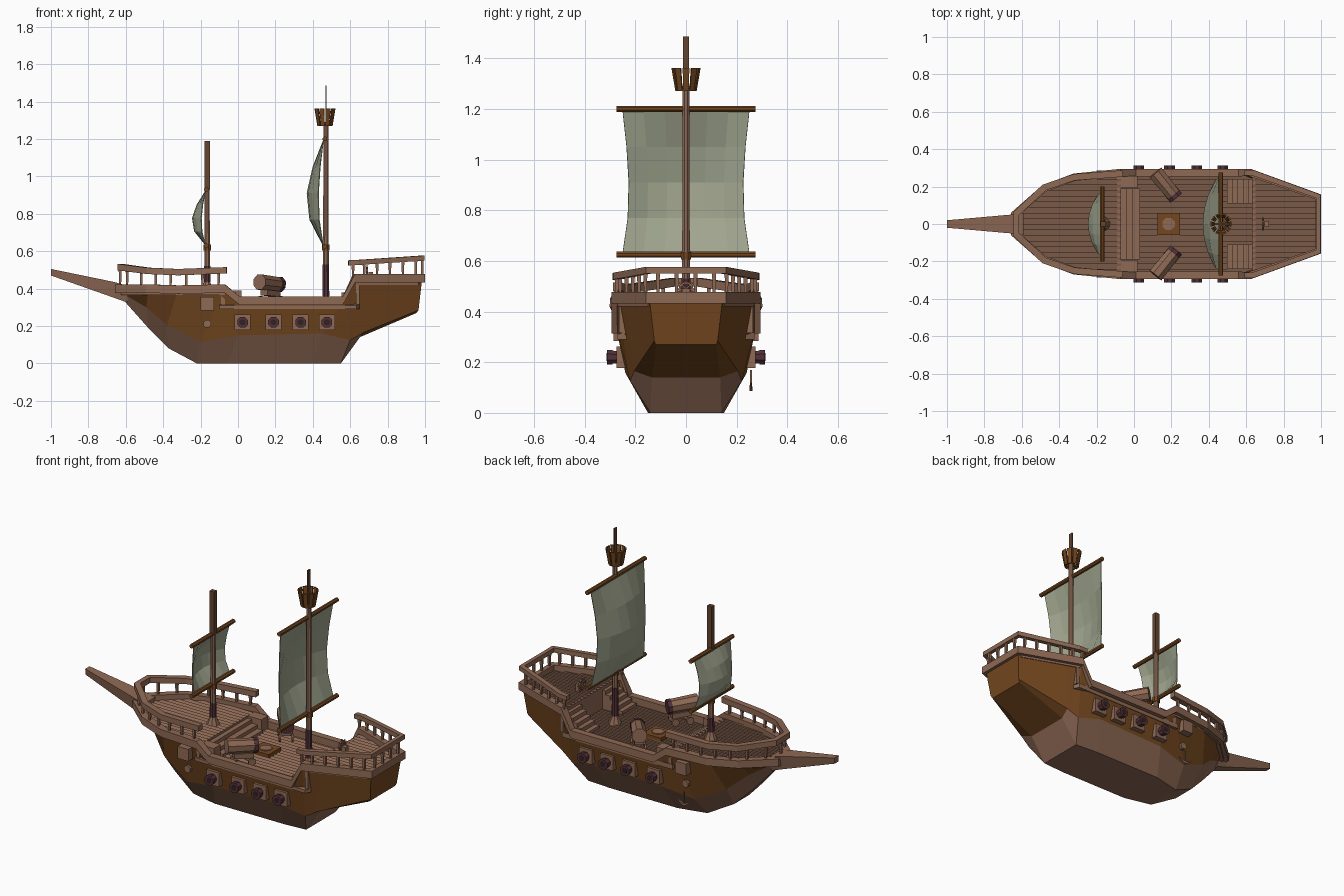
import bpy, bmesh, math
from mathutils import Vector as V

if "Cube" in bpy.data.objects:
    bpy.data.objects.remove(bpy.data.objects["Cube"])

def material(name, rgb):
    m = bpy.data.materials.new(name)
    m.diffuse_color = (*rgb, 1)
    m.use_nodes = True
    m.node_tree.nodes["Principled BSDF"].inputs["Base Color"].default_value = m.diffuse_color
    return m

WOOD = material("light wood", (0.275, 0.143, 0.09))
DARK = material("dark wood", (0.175, 0.064, 0.014))
MAST = material("topmast brown", (0.13, 0.06, 0.03))
SAIL = material("canvas", (0.35, 0.375, 0.27))
IRON = material("purple iron", (0.085, 0.03, 0.04))
BLACK = material("hole", (0.03, 0.015, 0.015))

def finish(bm, name, *mats):
    bmesh.ops.recalc_face_normals(bm, faces=bm.faces)
    me = bpy.data.meshes.new(name)
    bm.to_mesh(me)
    bm.free()
    for m in mats:
        me.materials.append(m)
    ob = bpy.data.objects.new(name, me)
    bpy.context.collection.objects.link(ob)
    return ob

def skin(bm, rings, closed=False):
    """Join rings of points with quads; cap the ends unless closed."""
    vs = [[bm.verts.new(p) for p in r] for r in rings]
    n, k = len(vs[0]), len(vs)
    for i in range(k if closed else k - 1):
        a, b = vs[i], vs[(i + 1) % k]
        for j in range(n):
            bm.faces.new((a[j], a[(j + 1) % n], b[(j + 1) % n], b[j]))
    if not closed:
        bm.faces.new(vs[0])
        bm.faces.new(vs[-1])

def box(bm, c, s):
    (x, y, z), (a, b, h) = c, (d / 2 for d in s)
    skin(bm, [[(x-a, y-b, k), (x+a, y-b, k), (x+a, y+b, k), (x-a, y+b, k)] for k in (z-h, z+h)])

def rod(bm, p, q, r1, r2=None, n=8):
    p, q = V(p), V(q)
    rot = (q - p).to_track_quat('Z', 'Y')
    def ring(c, r):
        return [c + rot @ V((r*math.cos((i+.5)*math.tau/n), r*math.sin((i+.5)*math.tau/n), 0)) for i in range(n)]
    skin(bm, [ring(p, r1), ring(q, r1 if r2 is None else r2)])

def part(name, mat, fn, *args, **kw):
    bm = bmesh.new()
    fn(bm, *args, **kw)
    return finish(bm, name, mat)

def ribbon(bm, path, w, h, closed=False):
    """Rectangular beam following a path."""
    pts, rings, n = [V(p) for p in path], [], len(path)
    for i, p in enumerate(pts):
        a = pts[(i-1) % n] if closed or i else p
        b = pts[(i+1) % n] if closed or i < n-1 else p
        t = b - a
        s = V((-t.y, t.x, 0)).normalized() * w / 2
        u = V((0, 0, h / 2))
        rings.append([p-s-u, p+s-u, p+s+u, p-s+u])
    skin(bm, rings, closed)

def both(path):
    return path + [(x, -y, z) for x, y, z in reversed(path)]

def lerp(x, xs, ys):
    for i in range(len(xs) - 1):
        if x <= xs[i+1]:
            t = max(0, (x - xs[i]) / (xs[i+1] - xs[i]))
            return ys[i] + t * (ys[i+1] - ys[i])
    return ys[-1]

# Hull: stations of sheer, chine and bottom points
SHEER = [(-.64, .05, .40), (-.48, .19, .40), (-.32, .25, .395), (-.07, .275, .40),
         (.01, .275, .335), (.56, .275, .335), (.62, .275, .455), (.985, .145, .455)]
CHINE = [(-.61, .03, .37), (-.49, .10, .30), (-.38, .16, .205), (-.2, .205, .115),
         (0, .235, .15), (.45, .24, .16), (.6, .22, .125), (.965, .125, .285)]
BASE = [(-.60, .015, .325), (-.48, .03, .19), (-.37, .07, .08), (-.22, .11, 0),
        (-.05, .15, 0), (.4, .15, 0), (.55, .14, 0), (.955, .12, .27)]
stations = list(zip(SHEER, CHINE, BASE))
stations.insert(7, ((.72, .24, .455), (.67, .205, .165), (.65, .135, .14)))
bm = bmesh.new()
rows = [[bm.verts.new(p) for p in both(list(s))] for s in stations]
for i in range(len(rows) - 1):
    for j in range(5):
        f = bm.faces.new((rows[i][j], rows[i][j+1], rows[i+1][j+1], rows[i+1][j]))
        f.material_index = 1 if j in (0, 4) or i >= 7 else 0
bm.faces.new(rows[0])
bm.faces.new(rows[-1]).material_index = 1
finish(bm, "hull", WOOD, DARK)

part("gunwale", WOOD, ribbon, both(SHEER), .04, .045, True)
part("bowsprit", WOOD, skin, [
    [(-.59, -.035, .325), (-.59, .035, .325), (-.59, .06, .415), (-.59, -.06, .415)],
    [(-.66, -.03, .35), (-.66, .03, .35), (-.66, .05, .435), (-.66, -.05, .435)],
    [(-1, -.018, .47), (-1, .018, .47), (-1, .02, .505), (-1, -.02, .505)]])

# Decks made of slightly tilted planks clipped to the hull outline
def deck(bm, x0, x1, z, w=.03):
    for i in range(-9, 9):
        a, b = i * w, (i + 1) * w
        rows = []
        for y, lift in ((a, 0), (b, .009)):
            lo = max(x0, lerp(abs(y), [.05, .19, .25, .275], [-.63, -.48, -.32, -.07]))
            hi = min(x1, lerp(abs(y), [.145, .275], [.98, .62]))
            rows.append([(lo, y, z - .02), (hi, y, z - .02), (hi, y, z + lift), (lo, y, z + lift)])
        skin(bm, rows)
part("fore_deck", WOOD, deck, -.64, -.07, .385)
part("main_deck", WOOD, deck, -.1, .65, .31)
part("aft_deck", WOOD, deck, .63, .98, .44)
part("fore_bulkhead", WOOD, box, (-.08, 0, .35), (.02, .53, .08))
part("aft_bulkhead", WOOD, box, (.64, 0, .38), (.02, .53, .13))

# Railings with tapered posts
def railing(name, path, foot, w, h, step):
    path = both(path)
    part(name, WOOD, ribbon, path, w, h)
    bm = bmesh.new()
    for p, q in zip(path, path[1:]):
        p, q = V(p), V(q)
        n = max(1, round((q - p).length / step))
        for i in range(n):
            c = p.lerp(q, (i + .5) / n)
            rod(bm, (c.x, c.y, foot), c, .007, .012, 4)
    finish(bm, name + "_posts", WOOD)
railing("fore_rail", [(-.06, .27, .498), (-.32, .25, .488), (-.48, .195, .495), (-.63, .055, .515)], .41, .035, .034, .085)
railing("aft_rail", [(.59, .275, .538), (.64, .272, .54), (.985, .148, .563)], .46, .03, .027, .075)

# Stairs
def stairs(bm, x0, x1, z0, z1, y, w, n):
    for i in range(n):
        h = (z1 - z0) * (i + 1) / (n + 1)
        box(bm, (x0 + (x1 - x0) * (i + .5) / n, y, z0 + h / 2), (abs(x1 - x0) / n + .004, w, h))
part("fore_stairs", WOOD, stairs, .03, -.08, .31, .40, 0, .38, 3)
for s in (1, -1):
    part("aft_stairs", WOOD, stairs, .50, .64, .31, .45, s * .175, .13, 5)
    part("stair_block", WOOD, box, (-.035, s * .225, .35), (.11, .065, .08))

# Masts
def mast(name, x, z0, z1, r, sleeve):
    part(name, WOOD, rod, (x, 0, z0), (x, 0, z1), r, r * .8)
    part(name + "_foot", WOOD, rod, (x, 0, z0), (x, 0, z0 + .05), .04, r)
    part(name + "_sleeve", IRON, rod, (x, 0, z0 + .05), (x, 0, sleeve), r + .002, r + .001)
    part(name + "_collar", DARK, rod, (x, 0, .605), (x, 0, .635), .022)
mast("main_mast", .47, .31, 1.28, .0175, .53)
mast("fore_mast", -.165, .385, .94, .0175, .52)
part("main_topmast", MAST, box, (.47, 0, 1.37), (.007, .024, .23))
part("fore_topmast", MAST, box, (-.165, 0, 1.06), (.03, .026, .26))

# Sails bellying toward the bow, hung between two yards
def sail(name, x, z0, z1, half, belly, yard):
    bm = bmesh.new()
    n, k = 6, 4
    g = []
    for i in range(k + 1):
        v = i / k
        arc = math.sin(math.pi * v ** .85)
        row = []
        for j in range(n + 1):
            u = 2 * j / n - 1
            row.append(bm.verts.new((x - .012 - belly * arc * (1 - .7 * u * u),
                                     u * half * (1 - .1 * arc), z0 + (z1 - z0) * v)))
        g.append(row)
    for i in range(k):
        for j in range(n):
            bm.faces.new((g[i][j], g[i][j+1], g[i+1][j+1], g[i+1][j]))
    ob = finish(bm, name, SAIL)
    mod = ob.modifiers.new("thickness", 'SOLIDIFY')
    mod.thickness = .004
    for z in (z0 - .005, z1 + .01):
        part(name + "_yard", DARK, rod, (x - .005, -yard, z), (x - .005, yard, z), .013)
sail("main_sail", .47, .63, 1.19, .25, .088, .275)
sail("fore_sail", -.165, .635, .92, .17, .07, .2)

# Crow's nest of separate staves around an open ring
bm = bmesh.new()
for i in range(10):
    a, d = i * math.tau / 10, .24
    def at(r, b, z):
        return (.465 + r * math.cos(b), r * math.sin(b), z)
    skin(bm, [[at(r, a-d, z), at(r, a+d, z), at(r+.008, a+d, z), at(r+.008, a-d, z)]
              for r, z in ((.034, 1.27), (.05, 1.362))])
for a in (0, math.pi / 2):
    o = V((math.cos(a), math.sin(a), 0)) * .036
    rod(bm, V((.467, 0, 1.285)) - o, V((.467, 0, 1.285)) + o, .007, n=4)
finish(bm, "crows_nest", DARK)

# Gun ports, side cannons and hull fittings
for s in (1, -1):
    for x in (.025, .19, .335, .475):
        part("gun_port", WOOD, box, (x, s * .252, .22), (.085, .045, .085))
        part("gun_barrel", IRON, rod, (x, s * .24, .22), (x, s * .295, .22), .024, .028)
        part("gun_muzzle", IRON, rod, (x, s * .29, .22), (x, s * .312, .22), .031)
        part("gun_bore", BLACK, rod, (x, s * .31, .22), (x, s * .313, .22), .017)
    part("hull_hatch", WOOD, box, (-.165, s * .262, .32), (.072, .05, .072))
    part("anchor_hole", WOOD, rod, (-.165, s * .225, .212), (-.165, s * .246, .212), .022)

    # Deck cannon on its wheeled carriage, iron band on the inner end
    tail, tip = V((.222, s * .143, .422)), V((.115, s * .275, .435))
    d = (tip - tail).normalized()
    side = V((-d.y, d.x, 0)).normalized() * .035
    part("deck_cannon", WOOD, rod, tail, tip, .04, .044)
    part("deck_cannon_band", IRON, rod, tail - d * .004, tail + d * .02, .043)
    bm = bmesh.new()
    mid = tail.lerp(tip, .45)
    mid.z = .375
    ribbon(bm, [mid - d * .055, mid + d * .055], .05, .03)
    for e in (-.042, .042):
        for k in (-1, 1):
            c = mid + d * e + side * k
            c.z = .34
            rod(bm, c - side * .15, c + side * .15, .022)
    finish(bm, "cannon_carriage", WOOD)

# Anchor hanging on the far side
bm = bmesh.new()
rod(bm, (-.165, .256, .088), (-.165, .256, .17), .006, n=4)
for k in (-1, 1):
    rod(bm, (-.165, .256, .092), (-.165 + k * .045, .256, .118), .009, .004, 4)
finish(bm, "anchor", WOOD)

# Deck hatch
part("hatch_frame", DARK, box, (.185, 0, .325), (.12, .12, .025))
part("hatch_cover", WOOD, rod, (.185, 0, .33), (.185, 0, .342), .036)

# Steering wheel
bm = bmesh.new()
box(bm, (.71, 0, .465), (.025, .03, .05))
for i in range(4):
    a = i * math.pi / 4
    o = V((0, math.cos(a), math.sin(a))) * .038
    c = V((.69, 0, .488))
    rod(bm, c - o, c + o, .004, n=4)
skin(bm, [[(.69 + u, r * math.cos(a), .488 + r * math.sin(a)) for u, r in
           ((-.005, .022), (.005, .022), (.005, .03), (-.005, .03))]
          for a in (i * math.tau / 10 for i in range(10))], True)
finish(bm, "steering_wheel", WOOD)
